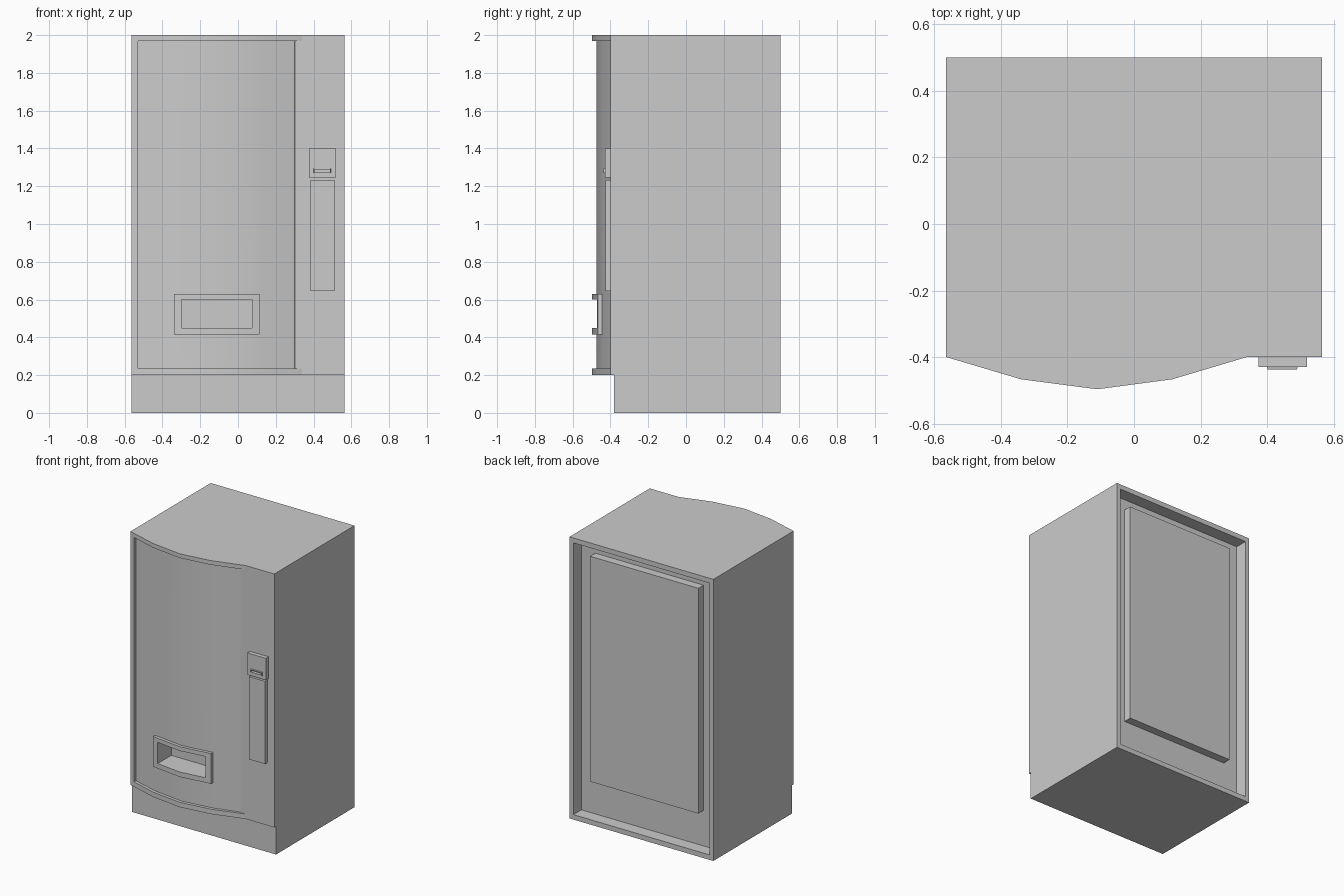
import bpy, bmesh, math

if "Cube" in bpy.data.objects:
    bpy.data.objects.remove(bpy.data.objects["Cube"])


def finish(name, bm):
    bmesh.ops.recalc_face_normals(bm, faces=bm.faces)
    mesh = bpy.data.meshes.new(name)
    bm.to_mesh(mesh)
    bm.free()
    ob = bpy.data.objects.new(name, mesh)
    bpy.context.collection.objects.link(ob)
    return ob


def prism(name, outline, z0, z1):
    """Vertical extrusion of an x/y outline."""
    bm = bmesh.new()
    face = bm.faces.new([bm.verts.new((x, y, z0)) for x, y in outline])
    ext = bmesh.ops.extrude_face_region(bm, geom=[face])
    for v in ext["geom"]:
        if isinstance(v, bmesh.types.BMVert):
            v.co.z = z1
    return finish(name, bm)


def box(name, x, y, z):
    return prism(name, [(x[0], y[0]), (x[1], y[0]), (x[1], y[1]), (x[0], y[1])], *z)


def cut(ob, cutter):
    cutter.hide_render = True
    mod = ob.modifiers.new("cut", "BOOLEAN")
    mod.operation, mod.solver, mod.object = "DIFFERENCE", "EXACT", cutter
    bpy.context.view_layer.objects.active = ob
    bpy.ops.object.modifier_apply(modifier=mod.name)


W = 0.565
bow = [(-W, -0.40), (-0.34, -0.467), (-0.11, -0.497), (0.115, -0.467), (0.34, -0.40)]
pane = [(-0.53, -0.389), (-0.34, -0.445), (-0.11, -0.475), (0.115, -0.445), (0.30, -0.394)]

# Cabinet with bowed front
cabinet = prism("cabinet", bow + [(W, -0.40), (W, 0.50), (-W, 0.50)], 0, 2)
helpers = [
    # Set-back plinth
    box("plinth_cutter", (-0.7, 0.7), (-0.6, -0.38), (-0.1, 0.2)),
    # Recessed curved display window, running out into the flat right stile
    prism("window_cutter", pane + [(0.301, -0.4005), (0.34, -0.4005), (0.34, -0.6), (-0.53, -0.6)],
          0.235, 1.97),
    # Rear recess
    box("rear_cutter", (-W + 0.03, W - 0.03), (0.41, 0.6), (0.035, 1.965)),
]
chute = box("chute_cutter", (-0.30, 0.075), (-0.6, -0.32), (0.45, 0.60))
helpers.append(chute)
for h in helpers:
    cut(cabinet, h)

# Surround of the collection chute, following the bow
surround = prism("chute_surround", bow[1:4] + pane[3:0:-1], 0.415, 0.63)
cut(surround, chute)

# Raised service panel in the rear recess
rear_panel = box("rear_panel", (-0.425, 0.425), (0.40, 0.468), (0.287, 1.887))

# Payment unit
payment_panel = box("payment_panel", (0.375, 0.52), (-0.43, -0.39), (1.245, 1.40))
lower_panel = box("lower_payment_panel", (0.385, 0.51), (-0.425, -0.39), (0.645, 1.232))

# Tapered slot lip
lip = box("slot_lip", (0.396, 0.496), (-0.437, -0.42), (1.267, 1.297))
for v in lip.data.vertices:
    if v.co.y < -0.43:
        v.co.x = 0.446 + (v.co.x - 0.446) * 0.88
        v.co.z = 1.282 + (v.co.z - 1.282) * 0.75
slot = box("slot_cutter", (0.406, 0.486), (-0.5, -0.41), (1.276, 1.288))
helpers.append(slot)
cut(lip, slot)
cut(payment_panel, slot)

for h in helpers:
    bpy.data.objects.remove(h)

# Smooth the shallow bow, keep real edges crisp
bpy.ops.object.select_all(action="DESELECT")
for ob in (cabinet, surround):
    ob.select_set(True)
bpy.context.view_layer.objects.active = cabinet
bpy.ops.object.shade_smooth_by_angle(angle=math.radians(16))
